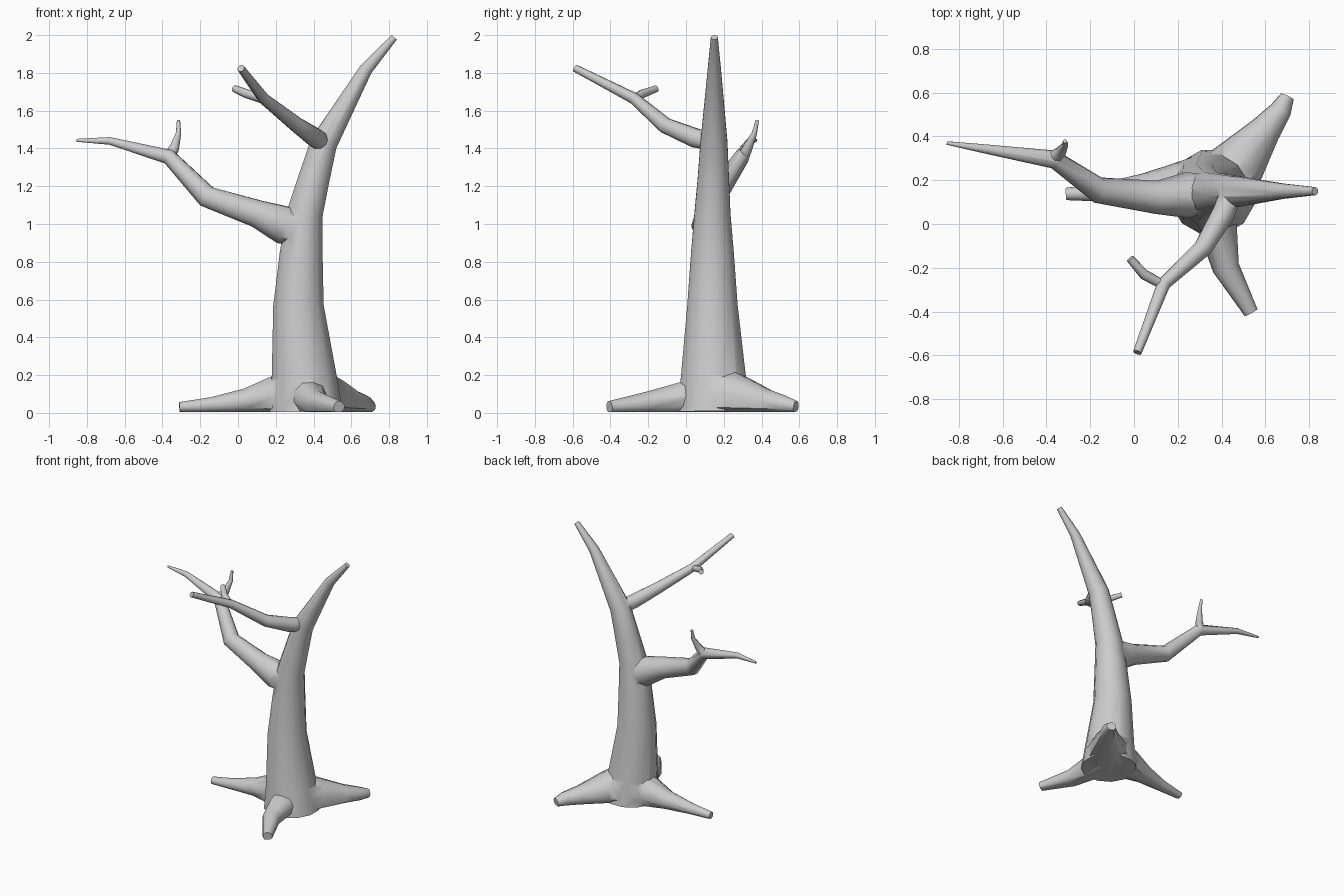
import bpy, bmesh, math
from mathutils import Vector


def limb(name, pts, sides=10):
    """Tapered tube through (x, y, z, radius) points, flattened on the ground."""
    bm = bmesh.new()
    pos = [Vector(p[:3]) for p in pts]
    rings = []
    prev = Vector((0, 0, 1))
    axis = Vector((1, 0, 0))
    for i, p in enumerate(pos):
        a = (p - pos[i - 1]).normalized() if i else Vector()
        b = (pos[i + 1] - p).normalized() if i < len(pos) - 1 else Vector()
        t = (a + b).normalized()
        axis = prev.rotation_difference(t) @ axis
        axis = (axis - t * axis.dot(t)).normalized()
        side = t.cross(axis)
        prev = t
        ring = []
        for k in range(sides):
            ang = math.tau * (k + 0.5) / sides
            v = p + (axis * math.cos(ang) + side * math.sin(ang)) * pts[i][3]
            v.z = max(v.z, 0.006)
            ring.append(bm.verts.new(v))
        rings.append(ring)
    for r, s in zip(rings, rings[1:]):
        for k in range(sides):
            n = (k + 1) % sides
            bm.faces.new((r[k], r[n], s[n], s[k]))
    bm.faces.new(rings[0][::-1])
    bm.faces.new(rings[-1])
    bmesh.ops.recalc_face_normals(bm, faces=bm.faces)
    me = bpy.data.meshes.new(name)
    bm.to_mesh(me)
    bm.free()
    ob = bpy.data.objects.new(name, me)
    bpy.context.collection.objects.link(ob)
    return ob


# Trunk, leaning to the right at the top
tree = limb("tree", [
    (0.36, 0.145, 0.0, 0.20), (0.35, 0.145, 0.19, 0.178),
    (0.32, 0.14, 0.57, 0.138), (0.335, 0.14, 0.85, 0.117),
    (0.352, 0.14, 1.05, 0.099), (0.405, 0.145, 1.25, 0.085),
    (0.455, 0.148, 1.43, 0.074), (0.678, 0.15, 1.82, 0.036),
    (0.827, 0.15, 1.988, 0.019)], 12)

parts = [
    # Long left branch and its twig
    limb("left_branch", [
        (0.36, 0.14, 0.955, 0.085), (0.24, 0.132, 0.995, 0.105),
        (0.10, 0.122, 1.055, 0.076), (-0.165, 0.155, 1.145, 0.06),
        (-0.365, 0.295, 1.355, 0.042), (-0.68, 0.343, 1.44, 0.021),
        (-0.855, 0.37, 1.443, 0.008)]),
    limb("left_twig", [
        (-0.38, 0.295, 1.34, 0.034), (-0.338, 0.325, 1.40, 0.028),
        (-0.315, 0.362, 1.48, 0.015), (-0.315, 0.378, 1.55, 0.009)], 8),
    # Front branch and its twig
    limb("front_branch", [
        (0.45, 0.16, 1.432, 0.05), (0.41, 0.05, 1.455, 0.053),
        (0.315, -0.11, 1.522, 0.043), (0.135, -0.275, 1.665, 0.031),
        (0.015, -0.587, 1.825, 0.020)]),
    limb("front_twig", [
        (0.145, -0.285, 1.655, 0.022), (0.045, -0.23, 1.69, 0.024),
        (-0.018, -0.158, 1.716, 0.019)], 8),
    # Three spreading roots
    limb("left_root", [
        (0.33, 0.16, 0.09, 0.17), (0.19, 0.165, 0.085, 0.115),
        (0.04, 0.16, 0.062, 0.07), (-0.14, 0.145, 0.042, 0.043),
        (-0.31, 0.137, 0.03, 0.028)]),
    limb("front_root", [
        (0.36, 0.13, 0.09, 0.16), (0.382, -0.02, 0.075, 0.09),
        (0.42, -0.20, 0.052, 0.063), (0.535, -0.405, 0.03, 0.034)]),
    limb("back_root", [
        (0.38, 0.16, 0.09, 0.17), (0.49, 0.29, 0.075, 0.125),
        (0.60, 0.43, 0.052, 0.075), (0.67, 0.52, 0.042, 0.052),
        (0.70, 0.582, 0.032, 0.033)]),
]

# Merge every limb into one continuous tree
bpy.context.view_layer.objects.active = tree
tree.select_set(True)
for p in parts:
    m = tree.modifiers.new("join", 'BOOLEAN')
    m.operation = 'UNION'
    m.solver = 'EXACT'
    m.object = p
    bpy.ops.object.modifier_apply(modifier=m.name)
    bpy.data.objects.remove(p)
bpy.ops.object.shade_smooth_by_angle(angle=math.radians(50))
